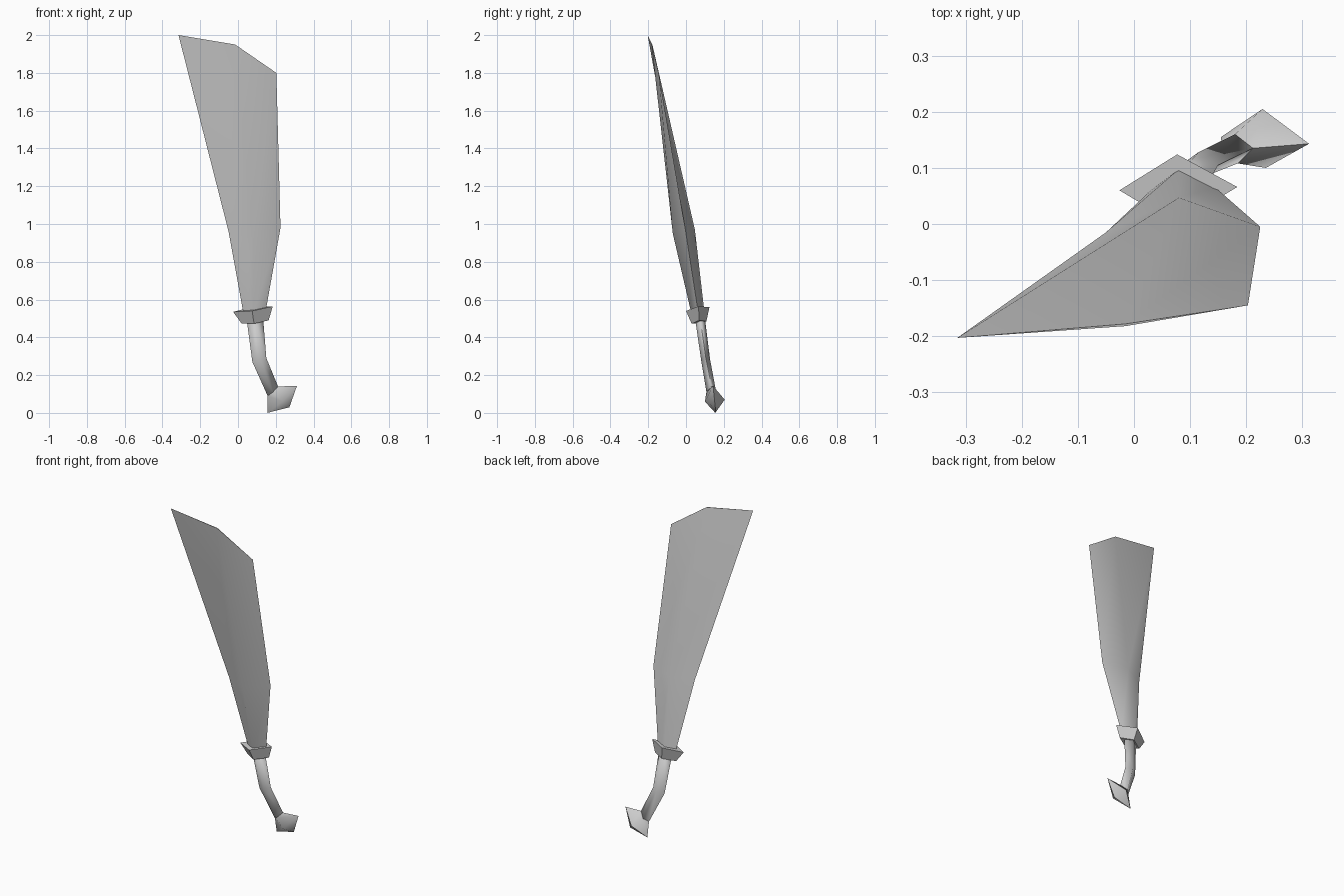
import bpy
import bmesh
import math

cube = bpy.data.objects.get("Cube")
if cube:
    bpy.data.objects.remove(cube, do_unlink=True)

grey = bpy.data.materials.new("plain_grey")
grey.use_nodes = True
colour = (0.6, 0.6, 0.6, 1)
grey.diffuse_color = colour
grey.node_tree.nodes["Principled BSDF"].inputs["Base Color"].default_value = colour


def loft(name, rings, angle, tip=None):
    """Skin rings of four points (left, front, right, back), weld and cap them."""
    bm = bmesh.new()
    loops = [[bm.verts.new(p) for p in ring] for ring in rings]
    for a, b in zip(loops, loops[1:]):
        for i in range(4):
            j = (i + 1) % 4
            bm.faces.new((a[i], a[j], b[j], b[i]))
    bm.faces.new(loops[0][::-1])
    if tip:
        end = bm.verts.new(tip)
        for i in range(4):
            bm.faces.new((loops[-1][i], loops[-1][(i + 1) % 4], end))
    else:
        bm.faces.new(loops[-1])
    bmesh.ops.recalc_face_normals(bm, faces=bm.faces)
    mesh = bpy.data.meshes.new(name)
    bm.to_mesh(mesh)
    bm.free()
    obj = bpy.data.objects.new(name, mesh)
    bpy.context.collection.objects.link(obj)
    mesh.materials.append(grey)
    bpy.ops.object.select_all(action='DESELECT')
    obj.select_set(True)
    bpy.context.view_layer.objects.active = obj
    bpy.ops.object.shade_smooth_by_angle(angle=math.radians(angle))
    return obj


# Blade: diamond section that flattens into a broad slanted end
loft("blade", [
    [(0.03, 0.06, 0.52), (0.08, 0.03, 0.52), (0.145, 0.065, 0.53), (0.08, 0.098, 0.53)],
    [(-0.05, -0.015, 0.96), (0.08, -0.07, 0.95), (0.225, -0.005, 0.98), (0.08, 0.047, 0.97)],
    [(-0.315, -0.203, 2.0), (-0.015, -0.182, 1.95), (0.203, -0.145, 1.8), (-0.015, -0.178, 1.95)],
], 75)

# Guard: flared diamond collar
loft("guard", [
    [(0.02, 0.068, 0.472), (0.085, 0.03, 0.472), (0.162, 0.07, 0.49), (0.09, 0.108, 0.485)],
    [(-0.026, 0.06, 0.535), (0.075, 0.0, 0.54), (0.184, 0.066, 0.564), (0.077, 0.124, 0.56)],
], 40)

# Grip: bent diamond rod
neck = [(0.157, 0.135, 0.09), (0.185, 0.108, 0.11), (0.212, 0.135, 0.14), (0.18, 0.16, 0.11)]
loft("grip", [
    [(0.045, 0.072, 0.5), (0.09, 0.048, 0.5), (0.133, 0.075, 0.5), (0.09, 0.1, 0.5)],
    [(0.076, 0.1, 0.27), (0.115, 0.08, 0.28), (0.15, 0.105, 0.29), (0.115, 0.128, 0.28)],
    neck,
], 100)

# Pommel: flared diamond with a blunt point
loft("pommel", [
    neck,
    [(0.155, 0.155, 0.0), (0.235, 0.1, 0.06), (0.312, 0.143, 0.143), (0.229, 0.205, 0.07)],
], 65, tip=(0.272, 0.155, 0.03))
